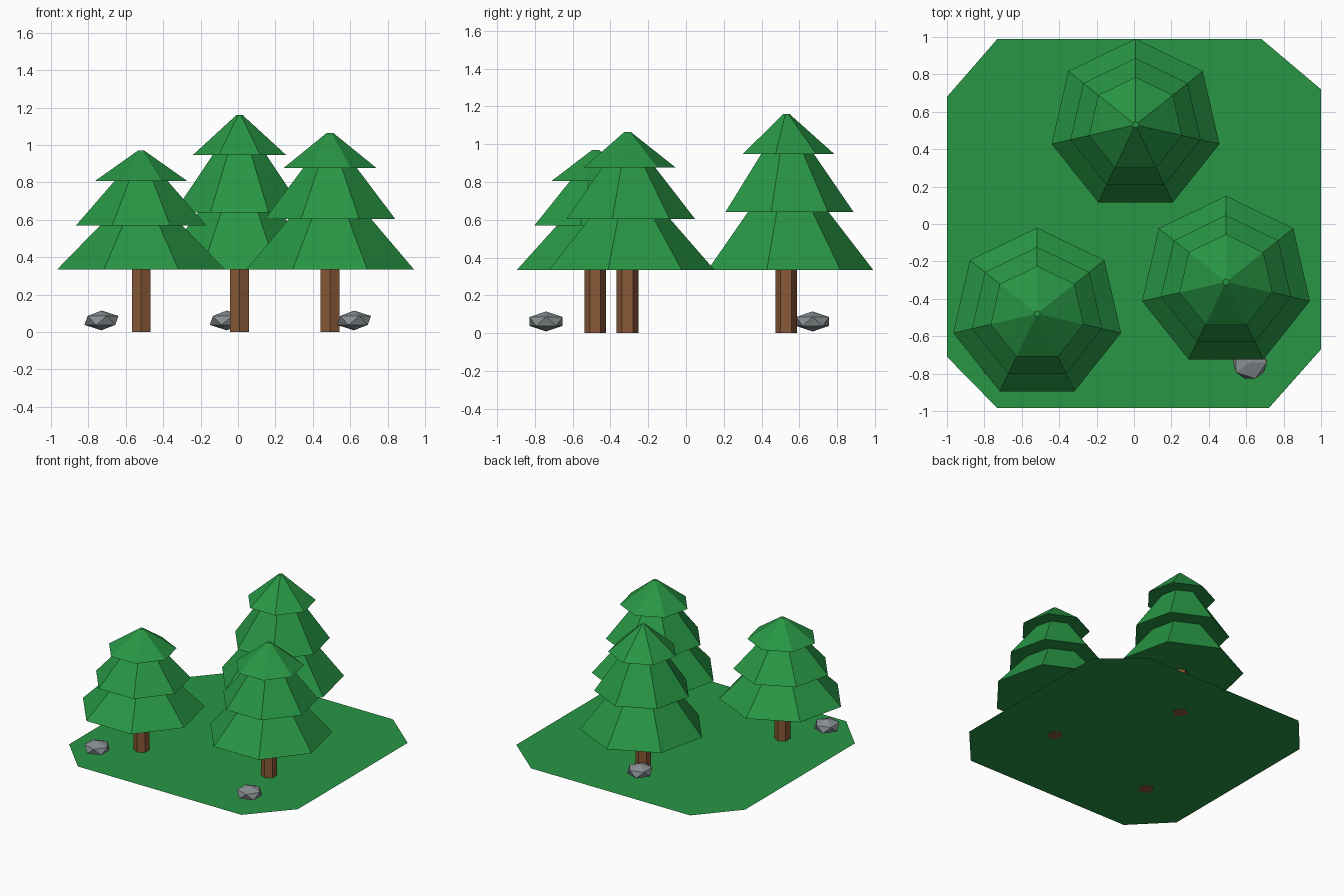
import bpy, bmesh, math

if "Cube" in bpy.data.objects:
    bpy.data.objects.remove(bpy.data.objects["Cube"])


def material(name, rgb):
    m = bpy.data.materials.new(name)
    m.diffuse_color = (*rgb, 1)
    m.use_nodes = True
    m.node_tree.nodes["Principled BSDF"].inputs["Base Color"].default_value = m.diffuse_color
    return m


GREEN = material("leaf green", (0.021, 0.305, 0.058))
BROWN = material("bark brown", (0.25, 0.098, 0.038))
GREY = material("stone grey", (0.25, 0.28, 0.29))


def finish(name, bm, mat, loc=(0, 0, 0)):
    bmesh.ops.recalc_face_normals(bm, faces=bm.faces)
    me = bpy.data.meshes.new(name)
    bm.to_mesh(me)
    bm.free()
    me.materials.append(mat)
    ob = bpy.data.objects.new(name, me)
    ob.location = loc
    bpy.context.collection.objects.link(ob)


def lathe(name, profile, sides, mat, loc):
    """Closed faceted solid from (radius, z) rings, first corner towards +y."""
    bm = bmesh.new()
    rings = []
    for r, z in profile:
        angles = [math.pi / 2 + math.tau * k / sides for k in range(sides)]
        rings.append([bm.verts.new((r * math.cos(a), r * math.sin(a), z)) for a in angles])
    for low, high in zip(rings, rings[1:]):
        for i in range(sides):
            j = (i + 1) % sides
            bm.faces.new((low[i], low[j], high[j], high[i]))
    bm.faces.new(rings[0][::-1])
    bm.faces.new(rings[-1])
    finish(name, bm, mat, loc)


# Ground: flat clipped square
bm = bmesh.new()
outline = [(-0.73, -0.985), (0.72, -0.985), (1, -0.67), (1, 0.72),
           (0.68, 0.99), (-0.73, 0.99), (-1, 0.68), (-1, -0.71)]
face = bm.faces.new([bm.verts.new((x, y, 0.002)) for x, y in outline])
if face.normal.z < 0:
    face.normal_flip()
finish("ground", bm, GREEN)

# Trees: hexagonal trunk and three-tier seven-sided foliage
BASE = 0.335
TIERS = [(0.46, 0), (0.225, 0.37), (0.357, 0.37), (0.147, 0.742), (0.255, 0.742), (0.017, 1)]
for name, x, y, top in [("back", 0.008, 0.53, 1.16),
                        ("right", 0.492, -0.31, 1.065),
                        ("left", -0.518, -0.48, 0.97)]:
    lathe(name + "_trunk", [(0.0575, 0), (0.0575, BASE)], 6, BROWN, (x, y, 0))
    lathe(name + "_foliage", [(r, BASE + t * (top - BASE)) for r, t in TIERS],
          7, GREEN, (x, y, 0))

# Rocks: squashed icosahedra
for name, x, y in [("left", -0.73, -0.74), ("back", -0.06, 0.67), ("right", 0.62, -0.74)]:
    bm = bmesh.new()
    bmesh.ops.create_icosphere(bm, subdivisions=1, radius=0.102)
    bmesh.ops.scale(bm, vec=(1, 1, 0.52), verts=bm.verts)
    finish(name + "_rock", bm, GREY, (x, y, 0.062))
